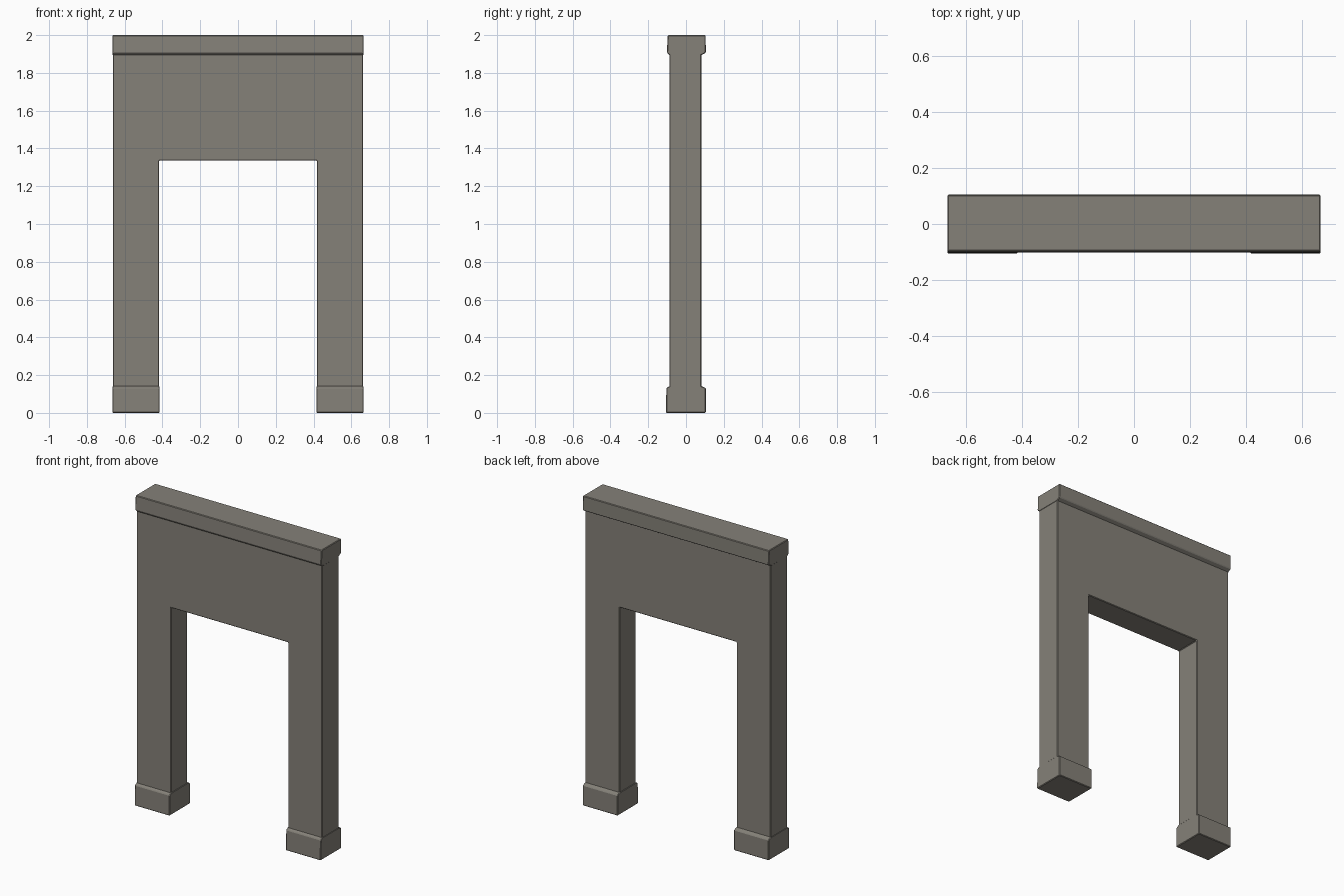
import bpy, bmesh

if "Cube" in bpy.data.objects:
    bpy.data.objects.remove(bpy.data.objects["Cube"])

# dark warm grey stone
stone = bpy.data.materials.new("stone")
stone.diffuse_color = (0.235, 0.22, 0.19, 1.0)
stone.use_nodes = True
stone.node_tree.nodes["Principled BSDF"].inputs["Base Color"].default_value = stone.diffuse_color


def extrude_profile(name, points, start, end, axis, worn=0.004):
    """Extrude a closed outline along x (points are y,z) or y (points are x,z)."""
    bm = bmesh.new()
    rings = []
    for d in (start, end):
        rings.append([bm.verts.new((d, a, z) if axis == 'x' else (a, d, z))
                      for a, z in points])
    bm.faces.new(rings[0])
    bm.faces.new(rings[1])
    n = len(points)
    for i in range(n):
        j = (i + 1) % n
        bm.faces.new((rings[0][i], rings[0][j], rings[1][j], rings[1][i]))
    bmesh.ops.recalc_face_normals(bm, faces=bm.faces)
    mesh = bpy.data.meshes.new(name)
    bm.to_mesh(mesh)
    bm.free()
    mesh.materials.append(stone)
    obj = bpy.data.objects.new(name, mesh)
    bpy.context.collection.objects.link(obj)
    # slightly worn edges
    bevel = obj.modifiers.new("worn_edges", 'BEVEL')
    bevel.width = worn
    bevel.segments = 1
    bevel.limit_method = 'ANGLE'
    return obj


W, IN, TOP = 0.663, 0.418, 1.336   # half width, half opening, opening height
F, B = -0.088, 0.082               # wall front and back

# wall with doorway: one inverted U
extrude_profile("doorway_wall",
                [(-W, 0.02), (-IN, 0.02), (-IN, TOP), (IN, TOP),
                 (IN, 0.02), (W, 0.02), (W, 1.97), (-W, 1.97)],
                F, B, 'y')

# coping along the top, sloped undercut and slightly tapered faces
extrude_profile("top_coping",
                [(F + 0.003, 1.892), (-0.101, 1.907), (-0.097, 2.0),
                 (0.104, 2.0), (0.105, 1.907), (B - 0.003, 1.892)],
                -W - 0.002, W + 0.002, 'x')

# plinth block under each pier, sloped shoulder
for side, label in ((-1, "left"), (1, "right")):
    extrude_profile(label + "_plinth",
                    [(-0.106, 0.0), (0.105, 0.0), (0.105, 0.132),
                     (B - 0.003, 0.143), (F + 0.003, 0.143), (-0.104, 0.132)],
                    side * (IN - 0.003), side * (W + 0.002), 'x')
